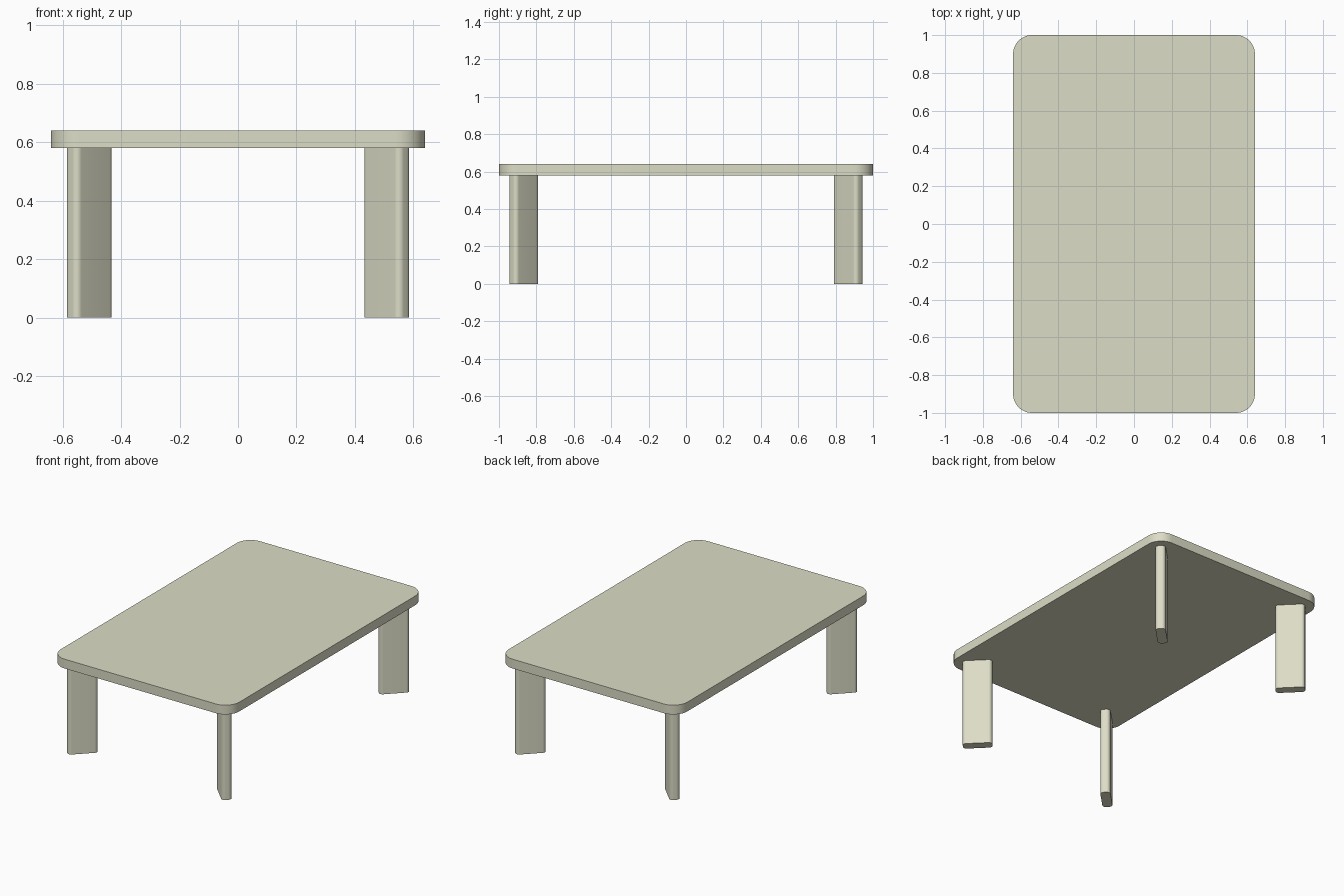
import bpy, bmesh, math
from mathutils import Matrix

if "Cube" in bpy.data.objects:
    bpy.data.objects.remove(bpy.data.objects["Cube"])

mat = bpy.data.materials.new("pale cream")
mat.diffuse_color = (0.72, 0.72, 0.57, 1)
mat.use_nodes = True
mat.node_tree.nodes["Principled BSDF"].inputs["Base Color"].default_value = mat.diffuse_color


def rounded_slab(name, half_x, half_y, radius, z0, z1, segs, loc=(0, 0), angle=0):
    """Rounded rectangle extruded from z0 to z1."""
    bm = bmesh.new()
    verts = []
    for q, (sx, sy) in enumerate([(1, 1), (-1, 1), (-1, -1), (1, -1)]):
        for i in range(segs + 1):
            a = math.pi / 2 * (q + i / segs)
            verts.append(bm.verts.new((sx * (half_x - radius) + radius * math.cos(a),
                                       sy * (half_y - radius) + radius * math.sin(a), z0)))
    base = bm.faces.new(verts)
    ext = bmesh.ops.extrude_face_region(bm, geom=[base], use_keep_orig=True)
    top = [v for v in ext["geom"] if isinstance(v, bmesh.types.BMVert)]
    bmesh.ops.translate(bm, verts=top, vec=(0, 0, z1 - z0))
    bmesh.ops.recalc_face_normals(bm, faces=bm.faces)
    bm.transform(Matrix.Translation((loc[0], loc[1], 0)) @ Matrix.Rotation(angle, 4, "Z"))
    me = bpy.data.meshes.new(name)
    bm.to_mesh(me)
    bm.free()
    me.materials.append(mat)
    ob = bpy.data.objects.new(name, me)
    bpy.context.collection.objects.link(ob)
    bpy.ops.object.select_all(action="DESELECT")
    ob.select_set(True)
    bpy.context.view_layer.objects.active = ob
    bpy.ops.object.shade_smooth_by_angle(angle=math.radians(30))
    return ob


# Table top
rounded_slab("table_top", 0.64, 1.0, 0.1, 0.58, 0.64, 16)

# Four slab legs set diagonally, pointing at the corners
for sx, x_name in ((-1, "left"), (1, "right")):
    for sy, y_name in ((-1, "front"), (1, "back")):
        rounded_slab(f"{y_name}_{x_name}_leg", 0.09, 0.0305, 0.022, 0, 0.58, 10,
                     (sx * 0.509, sy * 0.867), sx * sy * math.pi / 4)
